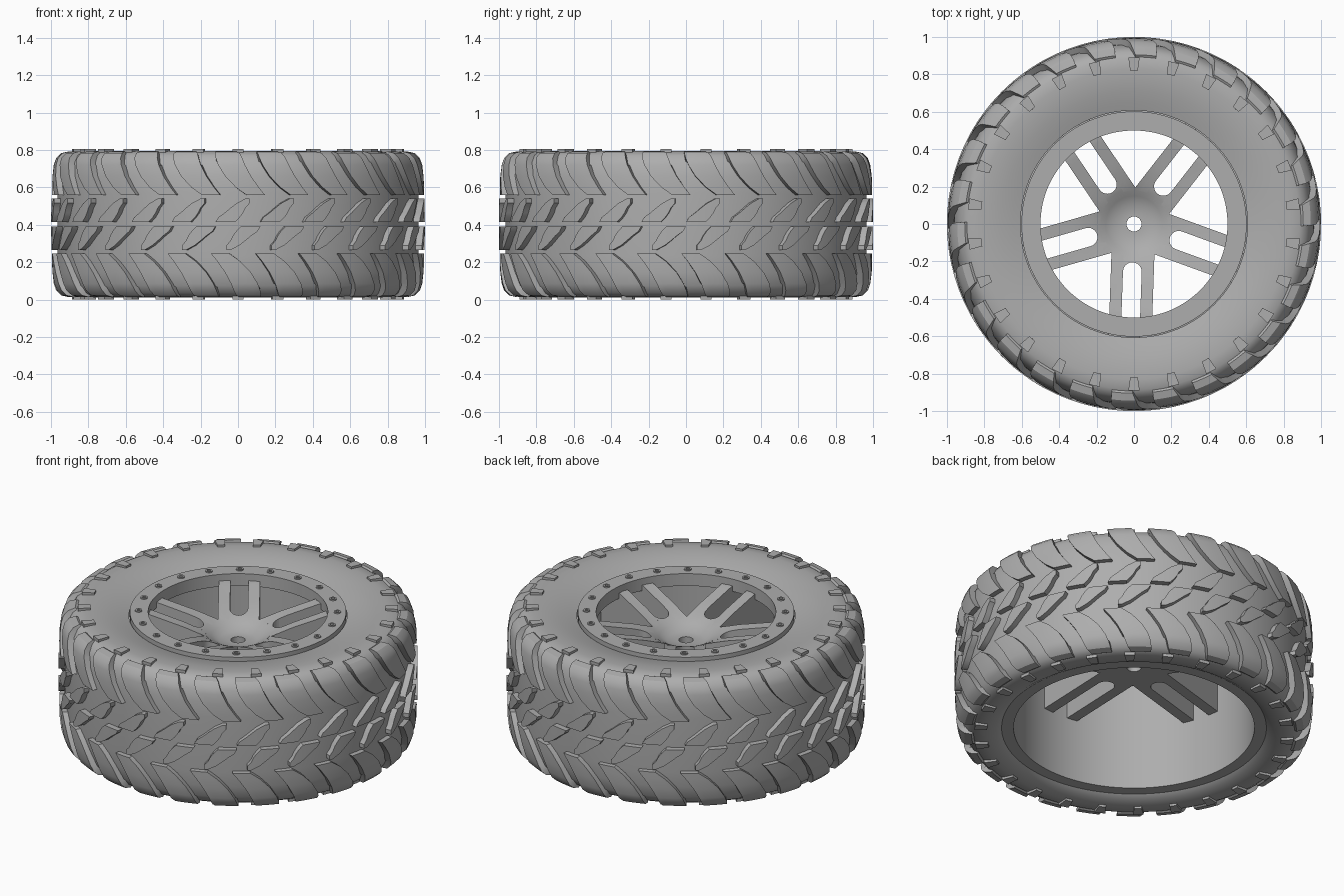
import bpy, bmesh, math
from mathutils import Matrix, Vector

HEIGHT = 0.805
LUGS = 26
STEP = math.tau / LUGS

cube = bpy.data.objects.get("Cube")
if cube:
    bpy.data.objects.remove(cube)

grey = bpy.data.materials.new("plain grey")
grey.use_nodes = True
colour = (0.42, 0.42, 0.42, 1)
grey.diffuse_color = colour
grey.node_tree.nodes["Principled BSDF"].inputs["Base Color"].default_value = colour


def finish(name, bm, angle=35):
    bmesh.ops.recalc_face_normals(bm, faces=bm.faces)
    mesh = bpy.data.meshes.new(name)
    bm.to_mesh(mesh)
    bm.free()
    mesh.materials.append(grey)
    ob = bpy.data.objects.new(name, mesh)
    bpy.context.collection.objects.link(ob)
    bpy.ops.object.select_all(action='DESELECT')
    ob.select_set(True)
    bpy.context.view_layer.objects.active = ob
    bpy.ops.object.shade_smooth_by_angle(angle=math.radians(angle))
    return ob


def loft(bm, sections, closed=False):
    """Skin closed sections; cap the ends unless the loft closes on itself."""
    rings = [[bm.verts.new(p) for p in s] for s in sections]
    pairs = list(zip(rings, rings[1:]))
    if closed:
        pairs.append((rings[-1], rings[0]))
    else:
        bm.faces.new(rings[0])
        bm.faces.new(rings[-1])
    for a, b in pairs:
        for i in range(len(a)):
            j = (i + 1) % len(a)
            bm.faces.new((a[i], a[j], b[j], b[i]))


def polar(r, a, z):
    return Vector((r * math.cos(a), r * math.sin(a), z))


def revolve(name, profile, segments=128):
    bm = bmesh.new()
    turns = [math.tau * i / segments for i in range(segments)]
    loft(bm, [[polar(r, a, z) for r, z in profile] for a in turns], True)
    return finish(name, bm)


def patch(bm, rows, phase, across=4):
    """Raised block from rows of (outer r, outer z, base r, base z, left, right)."""
    sections = []
    for r, z, rb, zb, left, right in rows:
        angles = [phase + left + (right - left) * i / across for i in range(across + 1)]
        sections.append([polar(r, a, z) for a in angles] +
                        [polar(rb, a, zb) for a in reversed(angles)])
    loft(bm, sections)


# Tyre body: upper half of the outer wall mirrored down, then both beads
wall = [(0.965, 0.57), (0.96, 0.66), (0.945, 0.73), (0.92, 0.77), (0.885, 0.79), (0.83, 0.793)]
lower = [(r, HEIGHT - z) for r, z in reversed(wall)]
top_bead = [(0.77, 0.79), (0.71, 0.78), (0.65, 0.765), (0.607, 0.752), (0.607, 0.72), (0.70, 0.70)]
bottom_bead = [(0.70, 0.08), (0.737, 0.045), (0.77, 0.025)]
revolve("tyre_body", wall + top_bead + bottom_bead + lower)

# Tread blocks for one half: shoulder lugs, centre blocks and sidewall lugs
shoulder = [(0.995, 0.56, 0.175, 0.05), (0.995, 0.60, 0.13, 0.062), (0.993, 0.66, 0.08, 0.07),
            (0.985, 0.72, 0.045, 0.073), (0.972, 0.757, 0.03, 0.073),
            (0.945, 0.783, 0.02, 0.07), (0.905, 0.792, 0.01, 0.062)]
centre = [(0.415, -0.09, 0.015), (0.44, -0.075, 0.04), (0.465, -0.04, 0.058),
          (0.49, -0.01, 0.07), (0.515, 0.022, 0.092), (0.54, 0.07, 0.092)]


def tread_half(name, flip):
    bm = bmesh.new()
    for i in range(LUGS):
        a = i * STEP - math.pi / 2
        patch(bm, [(r, z, r - 0.06, z - 0.035 * (z > 0.75), mid - w, mid + w)
                   for r, z, mid, w in shoulder], a - 0.08)
        patch(bm, [(1.0, z, 0.94, z, left, right) for z, left, right in centre], a - 0.03)
        patch(bm, [(0.89, HEIGHT, 0.89, 0.77, -0.034, 0.034),
                   (0.82, HEIGHT, 0.82, 0.77, -0.025, 0.025)], a)
    if flip:
        turn = Matrix.Translation((0, 0, HEIGHT)) @ Matrix.Rotation(math.pi, 4, 'X')
        bmesh.ops.transform(bm, matrix=turn, verts=bm.verts)
    finish(name, bm, 30)


tread_half("upper_tread_blocks", False)
tread_half("lower_tread_blocks", True)

# Rim: bolted outer ring and straight barrel
revolve("rim_barrel", [(0.50, 0.775), (0.602, 0.775), (0.602, 0.72), (0.70, 0.70), (0.737, 0.045),
                       (0.67, 0.045), (0.67, 0.70), (0.50, 0.70)])

# Spokes: five pairs of tall bars whose tops sink in a bowl towards the hub
BOTTOM = 0.43
bowl = [(0.0, 0.60), (0.105, 0.60), (0.15, 0.63), (0.20, 0.655), (0.30, 0.688), (0.50, 0.735), (0.70, 0.735)]


def bowl_height(r):
    for (r0, z0), (r1, z1) in zip(bowl, bowl[1:]):
        if r <= r1:
            return z0 + (z1 - z0) * (r - r0) / (r1 - r0)
    return bowl[-1][1]


def wall_section(x, start, end, steps=12):
    ys = [start + (end - start) * i / steps for i in range(steps + 1)]
    top = [Vector((y, x, bowl_height(math.hypot(x, y)))) for y in ys]
    return [Vector((start, x, BOTTOM))] + top + [Vector((end, x, BOTTOM))]


bm = bmesh.new()
SLOT, EDGE = 0.05, 0.115
for k in range(5):
    before = set(bm.verts)
    for side in (-1, 1):
        loft(bm, [wall_section(side * x, max(0.09, x * 1.376), 0.68, 24)
                  for x in (SLOT, (SLOT + EDGE) / 2, EDGE)])
    # web with the rounded end of the slot
    xs = [-SLOT * math.cos(math.pi * i / 12) for i in range(13)]
    loft(bm, [wall_section(x, 0.08, 0.255 - math.sqrt(max(0, SLOT ** 2 - x * x))) for x in xs])
    fresh = [v for v in bm.verts if v not in before]
    turn = Matrix.Rotation(math.radians(72 * k - 92), 4, 'Z')
    bmesh.ops.transform(bm, matrix=turn, verts=fresh)
finish("spokes", bm, 30)

# Hub: bored centre with a flat seat
revolve("hub", [(0.04, 0.602), (0.105, 0.602), (0.15, 0.63), (0.18, 0.645),
                (0.18, BOTTOM), (0.04, BOTTOM)], 64)

# Ring bolts with a socket in each head
bm = bmesh.new()
for i in range(20):
    at = polar(0.553, math.radians(18 * i - 2), 0)
    outline = [(0.02, 0.765), (0.02, 0.782), (0.01, 0.782), (0.01, 0.777), (0.002, 0.777), (0.002, 0.765)]
    loft(bm, [[at + polar(r, math.tau * j / 16, z) for r, z in outline] for j in range(16)], True)
finish("ring_bolts", bm)
